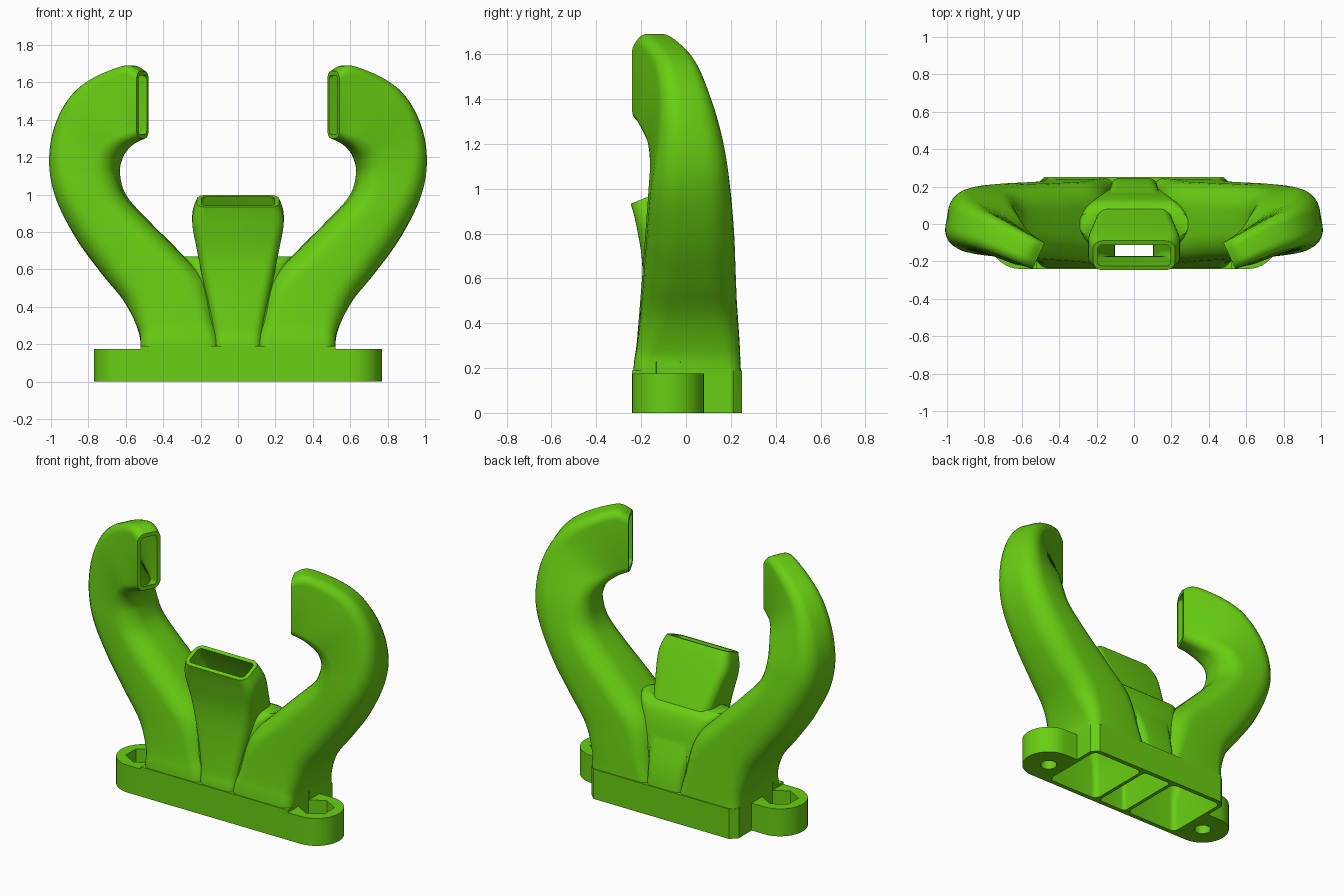
import bpy, bmesh, math
from mathutils import Vector

if "Cube" in bpy.data.objects:
    bpy.data.objects.remove(bpy.data.objects["Cube"], do_unlink=True)

green = bpy.data.materials.new("bright green plastic")
green.use_nodes = True
green.diffuse_color = (0.14, 0.62, 0.006, 1)
green.node_tree.nodes["Principled BSDF"].inputs["Base Color"].default_value = green.diffuse_color

WALL = 0.024


def make_object(name, bm):
    bmesh.ops.recalc_face_normals(bm, faces=bm.faces)
    mesh = bpy.data.meshes.new(name)
    bm.to_mesh(mesh)
    bm.free()
    mesh.materials.append(green)
    obj = bpy.data.objects.new(name, mesh)
    bpy.context.scene.collection.objects.link(obj)
    return obj


def prism(name, outline, low, high):
    """Extrude a flat outline between two heights."""
    bm = bmesh.new()
    rings = [[bm.verts.new((x, y, z)) for x, y in outline] for z in (low, high)]
    return skin(name, bm, rings)


def skin(name, bm, rings):
    """Bridge matching rings and cap both ends."""
    n = len(rings[0])
    for a, b in zip(rings, rings[1:]):
        for i in range(n):
            j = (i + 1) % n
            bm.faces.new((a[i], a[j], b[j], b[i]))
    bm.faces.new(rings[0])
    bm.faces.new(rings[-1])
    return make_object(name, bm)


def arc(cx, cy, radius, start, end, steps):
    angles = [math.radians(start + (end - start) * i / steps) for i in range(steps + 1)]
    return [(cx + radius * math.cos(a), cy + radius * math.sin(a)) for a in angles]


def rounded_rect(w, h, r):
    """Outline with half sizes w, h and corner radius r."""
    corners = ((1, 1, 0), (-1, 1, 90), (-1, -1, 180), (1, -1, 270))
    return [p for sx, sy, a in corners
            for p in arc(sx * (w - r), sy * (h - r), r, a, a + 90, 6)]


def resample(stations, steps):
    """Smooth curve through all the station values."""
    out = []
    last = len(stations) - 1
    for k in range(last):
        p0, p1, p2, p3 = (stations[min(max(k + d, 0), last)] for d in (-1, 0, 1, 2))
        for s in range(steps):
            t = s / steps
            out.append([b + t / 2 * (c - a + t * (2*a - 5*b + 4*c - d + t * (3*(b - c) + d - a)))
                        for a, b, c, d in zip(p0, p1, p2, p3)])
    return out + [list(stations[-1])]


def duct(name, stations, inset=0.0, side=1, steps=6):
    """Loft a rounded section; each station is outer point, inner point, depth, roundness."""
    rows = resample(stations, steps)
    outer = [Vector(r[0:3]) for r in rows]
    inner = [Vector(r[3:6]) for r in rows]
    mid = [(a + b) / 2 for a, b in zip(outer, inner)]
    frames = []
    for i, r in enumerate(rows):
        tangent = (mid[min(i + 1, len(mid) - 1)] - mid[max(i - 1, 0)]).normalized()
        across = outer[i] - inner[i]
        w, h = across.length / 2 - inset, r[6] / 2 - inset
        radius = max(min(r[7] * r[6] / 2 - inset, w * 0.95, h * 0.95), 0.012)
        across.normalize()
        frames.append((mid[i], across, tangent.cross(across).normalized(), tangent, w, h, radius))
    if inset:  # bores poke out of both ends
        first, end = frames[0], frames[-1]
        frames.insert(0, (first[0] - first[3] * 0.1,) + first[1:])
        frames.append((end[0] + end[3] * 0.05,) + end[1:])
    bm = bmesh.new()
    rings = []
    for c, u, v, _, w, h, radius in frames:
        points = [c + u * x + v * y for x, y in rounded_rect(w, h, radius)]
        rings.append([bm.verts.new((p.x * side, p.y, p.z)) for p in points])
    return skin(name, bm, rings)


# Curved side arm, from the base up to the inward facing outlet
arm = [
    (0.52, 0.005, 0.02, 0.10, 0.005, 0.02, 0.48, 0.25),
    (0.52, 0.005, 0.18, 0.10, 0.005, 0.18, 0.48, 0.25),
    (0.535, 0.01, 0.28, 0.125, 0.01, 0.31, 0.46, 0.35),
    (0.61, 0.015, 0.43, 0.17, 0.01, 0.53, 0.43, 0.55),
    (0.73, 0.02, 0.58, 0.31, 0.01, 0.69, 0.41, 0.65),
    (0.86, 0.025, 0.76, 0.48, 0.01, 0.86, 0.39, 0.7),
    (0.965, 0.03, 0.97, 0.60, 0.0, 0.99, 0.36, 0.7),
    (1.0, 0.035, 1.15, 0.64, -0.02, 1.11, 0.32, 0.7),
    (0.975, 0.025, 1.34, 0.63, -0.06, 1.19, 0.27, 0.7),
    (0.89, -0.005, 1.51, 0.605, -0.11, 1.24, 0.22, 0.65),
    (0.77, -0.05, 1.615, 0.575, -0.14, 1.27, 0.19, 0.6),
    (0.59, -0.133, 1.69, 0.545, -0.154, 1.285, 0.165, 0.6),
    (0.51, -0.17, 1.66, 0.51, -0.17, 1.30, 0.155, 0.6),
]


def symmetric(rows):
    """Stations centred on x = 0 from half width, y, z, depth, roundness."""
    return [(w, y, z, -w, y, z, d, r) for w, y, z, d, r in rows]


# Centre duct, leaning forward to a wide slot
centre = symmetric([
    (0.125, 0.005, 0.02, 0.48, 0.2),
    (0.125, 0.005, 0.18, 0.48, 0.2),
    (0.135, 0.0, 0.3, 0.44, 0.25),
    (0.175, -0.03, 0.5, 0.345, 0.35),
    (0.215, -0.075, 0.7, 0.25, 0.45),
    (0.245, -0.13, 0.87, 0.195, 0.55),
    (0.22, -0.168, 0.965, 0.17, 0.6),
])

# Web filling the forks between the ducts
web = symmetric([
    (0.2, 0.0, 0.1, 0.42, 0.5),
    (0.24, 0.0, 0.45, 0.34, 0.6),
    (0.28, 0.0, 0.62, 0.25, 0.8),
    (0.29, 0.0, 0.67, 0.12, 0.8),
])

# Mounting base: chamfered block and rounded flange
block = [(-0.52, -0.24), (0.52, -0.24), (0.52, 0.21), (0.48, 0.25), (-0.48, 0.25), (-0.52, 0.21)]
flange = arc(0.61, -0.08, 0.16, -90, 90, 20) + arc(-0.61, -0.08, 0.16, 90, 270, 20)
body = prism("duct_body", block, 0, 0.19)
solids = [prism("mounting_flange", flange, 0, 0.175),
          duct("centre_duct", centre), duct("fork_web", web)]
cutters = [duct("centre_bore", centre, WALL)]
for side, label in ((1, "left"), (-1, "right")):
    solids.append(duct(label + "_arm", arm, 0, side))
    cutters.append(duct(label + "_bore", arm, WALL, side))
    # Screw hole with a hexagonal nut pocket
    x = side * 0.61
    cutters.append(prism(label + "_screw_hole", arc(x, -0.08, 0.05, 0, 345, 23), -0.1, 0.3))
    cutters.append(prism(label + "_nut_pocket", arc(x, -0.08, 0.105, 30, 330, 5), 0.07, 0.23))

# Fuse the solids, then hollow them out
bpy.context.view_layer.objects.active = body
body.select_set(True)
for operation, tools in (("UNION", solids), ("DIFFERENCE", cutters)):
    for tool in tools:
        tool.hide_render = True
        mod = body.modifiers.new(tool.name, "BOOLEAN")
        mod.operation = operation
        mod.solver = "EXACT"
        mod.object = tool
        bpy.ops.object.modifier_apply(modifier=mod.name)
        bpy.data.objects.remove(tool, do_unlink=True)

bpy.ops.object.shade_smooth_by_angle(angle=math.radians(35))
